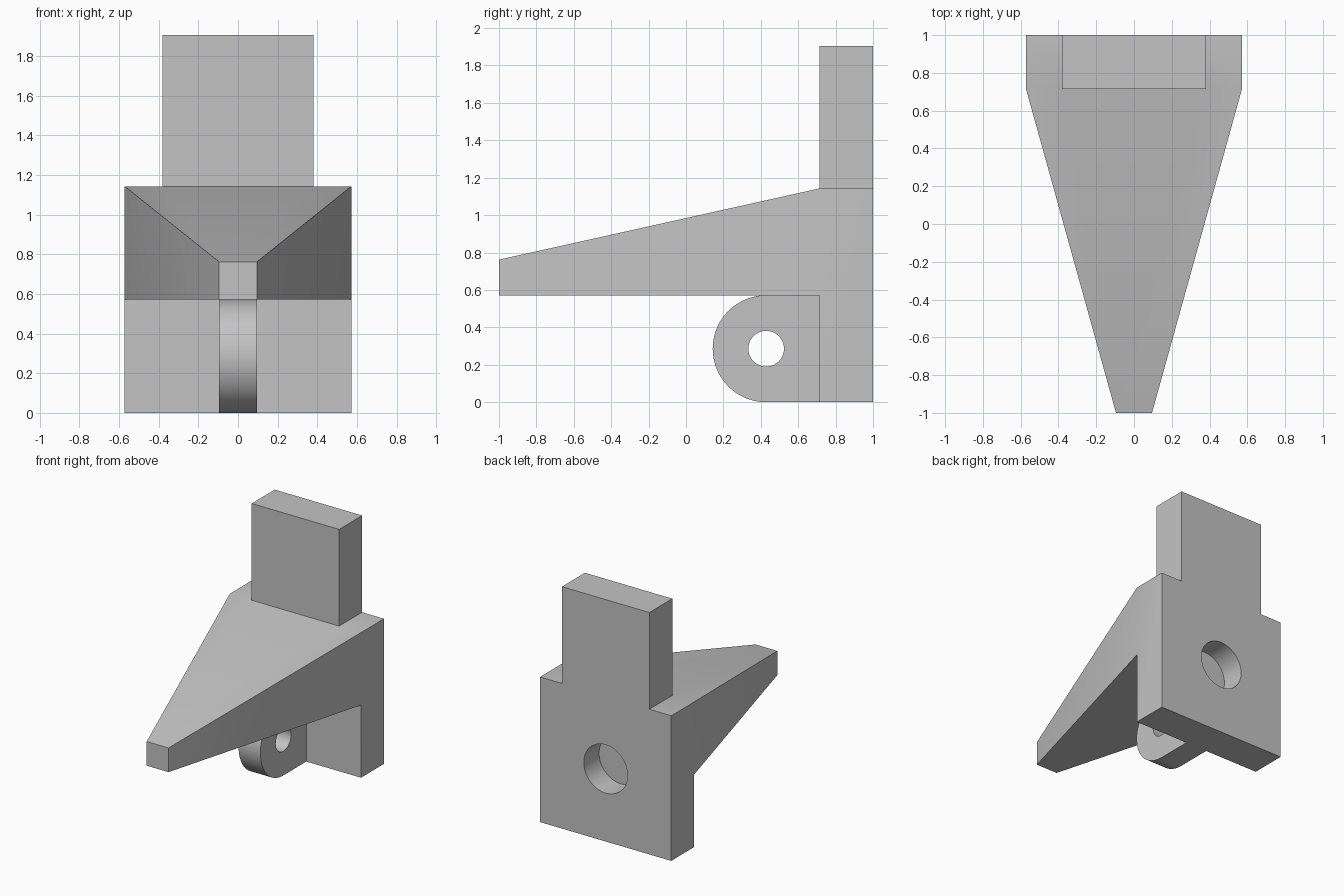
import bpy
import bmesh
from math import pi, sin, cos
from mathutils import Matrix, Vector

U = 2 / 21            # design module: every size is a multiple of it
BACK, JOINT = 1.0, 1.0 - 3 * U

cube = bpy.data.objects.get("Cube")
if cube:
    bpy.data.objects.remove(cube, do_unlink=True)

grey = bpy.data.materials.new("plain grey")
grey.use_nodes = True
colour = (0.55, 0.55, 0.55, 1)
grey.diffuse_color = colour
grey.node_tree.nodes["Principled BSDF"].inputs["Base Color"].default_value = colour


def finish(name, bm):
    bmesh.ops.recalc_face_normals(bm, faces=bm.faces)
    mesh = bpy.data.meshes.new(name)
    bm.to_mesh(mesh)
    bm.free()
    mesh.materials.append(grey)
    obj = bpy.data.objects.new(name, mesh)
    bpy.context.collection.objects.link(obj)
    return obj


def prism(name, points, offset):
    """Extrude a closed outline along an offset vector."""
    bm = bmesh.new()
    face = bm.faces.new([bm.verts.new(p) for p in points])
    new = bmesh.ops.extrude_face_region(bm, geom=[face], use_keep_orig=True)["geom"]
    moved = [g for g in new if isinstance(g, bmesh.types.BMVert)]
    bmesh.ops.translate(bm, verts=moved, vec=offset)
    return finish(name, bm)


def drill(name, centre, radius, length, axis):
    bm = bmesh.new()
    matrix = Matrix.Translation(centre) @ Matrix.Rotation(pi / 2, 4, axis)
    bmesh.ops.create_cone(bm, cap_ends=True, segments=64, radius1=radius,
                          radius2=radius, depth=length, matrix=matrix)
    return finish(name, bm)


def combine(target, tool, operation):
    bpy.context.view_layer.objects.active = target
    mod = target.modifiers.new(operation.lower(), 'BOOLEAN')
    mod.operation, mod.solver, mod.object = operation, 'EXACT', tool
    bpy.ops.object.modifier_apply(modifier=mod.name)
    bpy.data.objects.remove(tool, do_unlink=True)


# Back plate with its narrower upright tab, as one stepped outline
half = [(6, 0), (6, 12), (4, 12), (4, 20)]
outline = half + [(-x, z) for x, z in reversed(half)]
bracket = prism("bracket", [(x * U, JOINT, z * U) for x, z in outline],
                Vector((0, BACK - JOINT, 0)))

# Tapered arm reaching forward from the upper half of the plate
bm = bmesh.new()
rings = []
for y, w, top in ((-1, 1, 8), (JOINT, 6, 12)):
    rings.append([bm.verts.new((x * U, y, z * U))
                  for x, z in ((-w, 6), (w, 6), (w, top), (-w, top))])
for ring in rings:
    bm.faces.new(ring)
for i in range(4):
    j = (i + 1) % 4
    bm.faces.new((rings[0][i], rings[0][j], rings[1][j], rings[1][i]))
combine(bracket, finish("tapered_arm", bm), 'UNION')

# Rounded lug under the arm, sunk slightly into plate and arm
r = 3 * U
cy = JOINT - r
sunk = JOINT + U / 2
profile = [(sunk, 0), (sunk, 6.5 * U), (cy, 6.5 * U)]
steps = 48
for i in range(steps + 1):
    a = pi / 2 + pi * i / steps
    profile.append((cy + r * cos(a), r + r * sin(a) if i < steps else 0))
combine(bracket, prism("lug", [(-U, y, z) for y, z in profile],
                       Vector((2 * U, 0, 0))), 'UNION')

# Pin hole through the lug and blind hole in the back
combine(bracket, drill("pin_hole", (0, cy, r), U, 4 * U, 'Y'), 'DIFFERENCE')
combine(bracket, drill("blind_hole", (0, BACK, 6 * U), 2 * U, 4 * U, 'X'), 'DIFFERENCE')

# Merge leftover coplanar faces, then shade
bm = bmesh.new()
bm.from_mesh(bracket.data)
bmesh.ops.remove_doubles(bm, verts=bm.verts, dist=1e-5)
bmesh.ops.dissolve_limit(bm, angle_limit=0.005, verts=bm.verts, edges=bm.edges)
bm.to_mesh(bracket.data)
bm.free()

bpy.ops.object.select_all(action='DESELECT')
bracket.select_set(True)
bpy.context.view_layer.objects.active = bracket
bpy.ops.object.shade_smooth_by_angle(angle=pi / 6)
